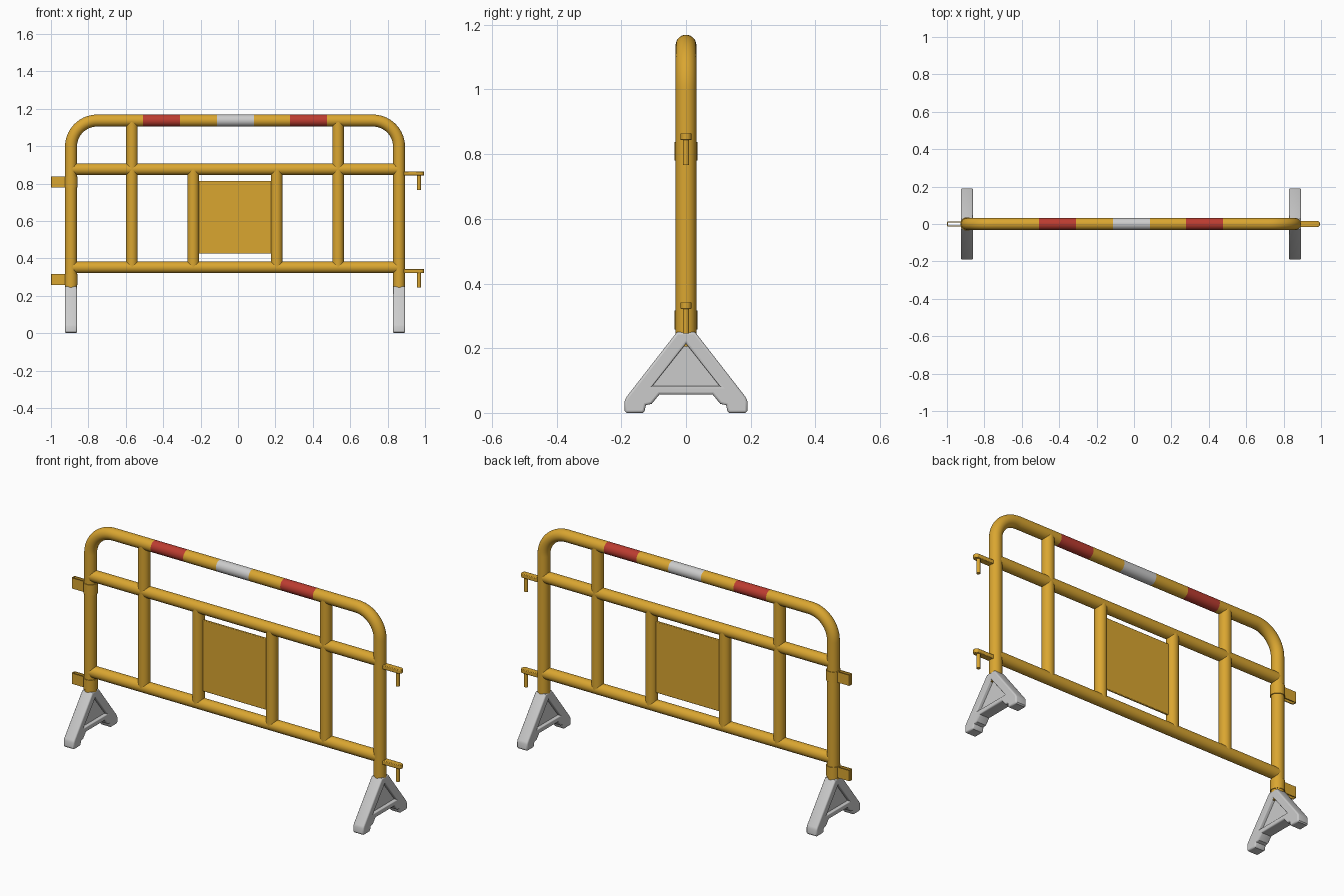
import bpy, bmesh
from math import sin, cos, pi, radians
from mathutils import Vector

if "Cube" in bpy.data.objects:
    bpy.data.objects.remove(bpy.data.objects["Cube"])

XL, XR, XM = -0.893, 0.861, -0.016      # left post, right post, middle
R, TOP, BASE = 0.032, 1.137, 0.245


def material(name, rgb):
    m = bpy.data.materials.new(name)
    m.diffuse_color = (*rgb, 1)
    m.use_nodes = True
    m.node_tree.nodes["Principled BSDF"].inputs["Base Color"].default_value = m.diffuse_color
    return m


YELLOW = material("yellow_paint", (0.70, 0.38, 0.03))
RED = material("red_band", (0.50, 0.045, 0.03))
WHITE = material("white_band", (0.72, 0.72, 0.72))


def finish(name, bm, mats=(YELLOW,), bevel=0):
    bmesh.ops.recalc_face_normals(bm, faces=bm.faces[:])
    me = bpy.data.meshes.new(name)
    bm.to_mesh(me)
    bm.free()
    ob = bpy.data.objects.new(name, me)
    bpy.context.collection.objects.link(ob)
    for m in mats:
        me.materials.append(m)
    if bevel:
        b = ob.modifiers.new("bevel", 'BEVEL')
        b.width, b.segments = bevel, 2
    smooth(ob)
    return ob


def smooth(ob):
    bpy.ops.object.select_all(action='DESELECT')
    ob.select_set(True)
    bpy.context.view_layer.objects.active = ob
    bpy.ops.object.shade_smooth_by_angle(angle=radians(35))


def sweep(path, r, n=28):
    """Capped round tube along a path of (x, z) points in the y = 0 plane."""
    bm = bmesh.new()
    pts = [Vector(p) for p in path]
    rings = []
    for i, p in enumerate(pts):
        t = (pts[min(i + 1, len(pts) - 1)] - pts[max(i - 1, 0)]).normalized()
        rings.append([bm.verts.new((p.x - t.y * r * cos(a), r * sin(a), p.y + t.x * r * cos(a)))
                      for a in (2 * pi * k / n for k in range(n))])
    for a, b in zip(rings, rings[1:]):
        for k in range(n):
            j = (k + 1) % n
            bm.faces.new((a[k], a[j], b[j], b[k]))
    bm.faces.new(rings[0])
    bm.faces.new(rings[-1])
    return bm


def tube(name, a, b, r=R):
    return finish(name, sweep([a, b], r))


def prism(name, outline, z0, z1, bevel=0):
    """Extrude an (x, y) outline vertically."""
    bm = bmesh.new()
    f = bm.faces.new([bm.verts.new((x, y, z0)) for x, y in outline])
    new = bmesh.ops.extrude_face_region(bm, geom=[f])["geom"]
    bmesh.ops.translate(bm, vec=(0, 0, z1 - z0), verts=[v for v in new if isinstance(v, bmesh.types.BMVert)])
    return finish(name, bm, bevel=bevel)


# outer frame: one bent tube with coloured bands along the top
BEND = 0.14
bands = [(-0.507, -0.31, 1), (-0.112, 0.086, 2), (0.278, 0.476, 1)]
arc = [pi - pi / 2 * k / 14 for k in range(15)]
path = [(XL, BASE)]
path += [(XL + BEND + BEND * cos(a), TOP - BEND + BEND * sin(a)) for a in arc]
path += [(x, TOP) for b in bands for x in b[:2]]
path += [(XR - BEND - BEND * cos(a), TOP - BEND + BEND * sin(a)) for a in reversed(arc)]
path += [(XR, BASE)]
bm = sweep(path, R)
for f in bm.faces:
    c = f.calc_center_median()
    for x0, x1, slot in bands:
        if c.z > TOP - 0.05 and x0 < c.x < x1:
            f.material_index = slot
finish("outer_frame", bm, (YELLOW, RED, WHITE))

# rails and uprights
LOW, HIGH = 0.352, 0.877
tube("lower_rail", (XL, LOW), (XR, LOW), 0.031)
tube("upper_rail", (XL, HIGH), (XR, HIGH), 0.031)
for side, s in (("left", -1), ("right", 1)):
    x = XM + s * 0.551
    tube(side + "_upright", (x, LOW), (x, TOP), 0.031)
    x = XM + s * 0.223
    tube(side + "_panel_upright", (x, LOW), (x, HIGH), 0.031)

# sign panel
prism("sign_panel", [(-0.238, -0.006), (0.208, -0.006), (0.208, 0.006), (-0.238, 0.006)],
      0.425, 0.815, 0.003)

# coupling hooks on the right post, socket straps on the left post
hook = [(XR + 0.01, 0.017), (XR + 0.01, -0.017)]
hook += [(0.978 + 0.017 * cos(a), 0.017 * sin(a)) for a in (-pi / 2 + pi * k / 10 for k in range(11))]
for level, z in (("lower", 0.0), ("upper", 0.522)):
    prism(level + "_hook_plate", hook, z + 0.321, z + 0.343, 0.003)
    tube(level + "_hook_pin", (0.968, z + 0.245), (0.968, z + 0.335), 0.010)
    z0, z1 = z + 0.258, z + 0.316
    ring = [(XL + 0.036 * cos(a), 0.036 * sin(a)) for a in (2 * pi * k / 28 for k in range(28))]
    prism(level + "_collar", ring, z0, z1)
    o, i = 0.0135, 0.0085
    prism(level + "_socket_strap",
          [(-0.92, o), (-0.996, o), (-1.0, o - 0.004), (-1.0, 0.004 - o), (-0.996, -o), (-0.92, -o),
           (-0.92, -i), (-0.995, -i), (-0.995, i), (-0.92, i)], z0, z1)

# feet: A-shaped profile with a triangular opening and a thin web inside
half = [(0.028, 0.25), (0.185, 0.048), (0.19, 0.036), (0.19, 0.006), (0.184, 0.0), (0.134, 0.0),
        (0.128, 0.006), (0.124, 0.024), (0.106, 0.028), (0.082, 0.057)]
outline = half + [(-y, z) for y, z in reversed(half)]
hole = [(0, 0.214), (-0.104, 0.083), (0.104, 0.083)]


def profile_plate(name, x, loops, thick, bevel):
    cu = bpy.data.curves.new(name, 'CURVE')
    cu.dimensions, cu.fill_mode = '2D', 'BOTH'
    cu.extrude, cu.bevel_depth, cu.offset, cu.bevel_resolution = thick - bevel, bevel, -bevel, 2
    for loop in loops:
        sp = cu.splines.new('POLY')
        sp.points.add(len(loop) - 1)
        for p, (a, b) in zip(sp.points, loop):
            p.co = (a, b, 0, 1)
        sp.use_cyclic_u = True
    ob = bpy.data.objects.new(name, cu)
    ob.location.x = x
    ob.rotation_euler = (pi / 2, 0, pi / 2)
    bpy.context.collection.objects.link(ob)
    bpy.ops.object.select_all(action='DESELECT')
    ob.select_set(True)
    bpy.context.view_layer.objects.active = ob
    bpy.ops.object.convert(target='MESH')
    smooth(bpy.context.object)


for side, x in (("left", XL), ("right", XR)):
    profile_plate(side + "_foot", x, [outline, hole], 0.032, 0.007)
    profile_plate(side + "_foot_web", x, [[(0, 0.225), (-0.115, 0.077), (0.115, 0.077)]], 0.012, 0)
    tube(side + "_foot_stub", (x, 0.205), (x, BASE + 0.01), 0.024)
